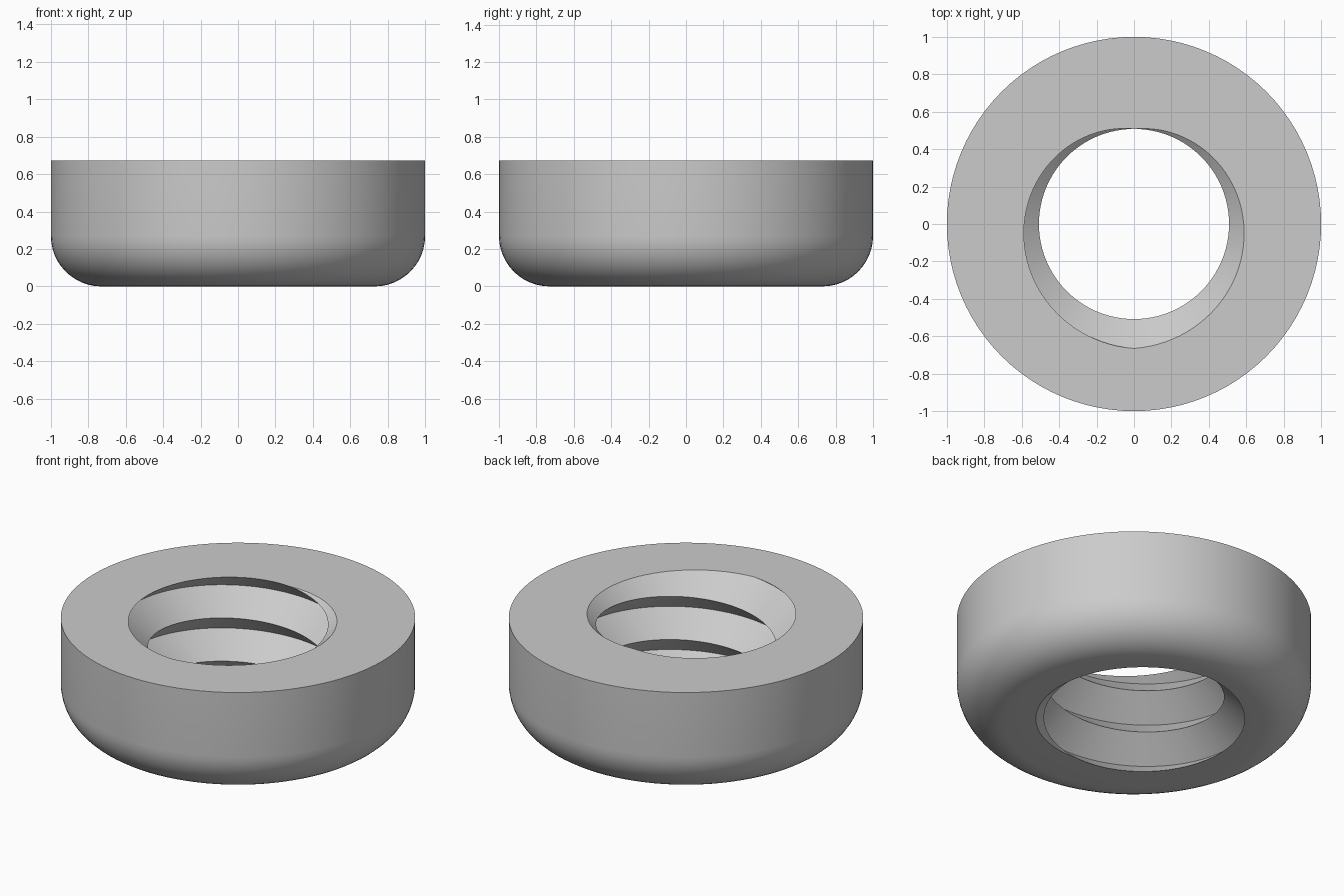
import bpy, bmesh
from math import pi, tau, sin, cos, radians

cube = bpy.data.objects.get("Cube")
if cube:
    bpy.data.objects.remove(cube)

HEIGHT, RADIUS, FILLET = 0.672, 1.0, 0.27
CREST, ROOT = 0.508, 0.665
PITCH = HEIGHT / 2.5
SEG, FILLET_STEPS = 96, 12


def grid(bm, rows):
    """Join rows of vertices with quads."""
    for a, b in zip(rows, rows[1:]):
        for i in range(len(a) - 1):
            bm.faces.new((a[i], a[i + 1], b[i + 1], b[i]))


def ring(bm, radius, z, rise=0.0):
    """One full turn of points, climbing by rise."""
    return [bm.verts.new((radius * cos(tau * i / SEG), radius * sin(tau * i / SEG),
                          z + rise * i / SEG)) for i in range(SEG + 1)]


bm = bmesh.new()

# Threaded bore: right-handed V helix, trimmed flush with both ends
start = HEIGHT - PITCH / 4
rows = [ring(bm, ROOT if k % 2 else CREST, start + k * PITCH / 2, PITCH)
        for k in range(-8, 3)]
grid(bm, rows)
bmesh.ops.remove_doubles(bm, verts=bm.verts[:], dist=1e-5)
for z, up in ((0, -1), (HEIGHT, 1)):
    bmesh.ops.bisect_plane(bm, geom=bm.verts[:] + bm.edges[:] + bm.faces[:], dist=1e-5,
                           plane_co=(0, 0, z), plane_no=(0, 0, up), clear_outer=True)

# Outer wall with a rounded lower edge
profile = []
for j in range(FILLET_STEPS + 1):
    a = pi / 2 * j / FILLET_STEPS
    profile.append((RADIUS - FILLET + FILLET * sin(a), FILLET - FILLET * cos(a)))
profile.append((RADIUS, HEIGHT))
grid(bm, [ring(bm, r, z) for r, z in profile])
bmesh.ops.remove_doubles(bm, verts=bm.verts[:], dist=1e-4)

# Flat end faces
for z, up in ((0, -1), (HEIGHT, 1)):
    rim = [e for e in bm.edges if e.is_boundary
           and all(abs(v.co.z - z) < 1e-3 for v in e.verts)]
    bmesh.ops.triangle_fill(bm, edges=rim, use_beauty=True, normal=(0, 0, up))
bmesh.ops.recalc_face_normals(bm, faces=bm.faces[:])

mesh = bpy.data.meshes.new("threaded_nut")
bm.to_mesh(mesh)
bm.free()
nut = bpy.data.objects.new("threaded_nut", mesh)
bpy.context.collection.objects.link(nut)

# Plain grey metal
grey = bpy.data.materials.new("light_grey")
grey.use_nodes = True
colour = (0.6, 0.6, 0.6, 1)
grey.diffuse_color = colour
grey.node_tree.nodes["Principled BSDF"].inputs["Base Color"].default_value = colour
mesh.materials.append(grey)

bpy.ops.object.select_all(action="DESELECT")
nut.select_set(True)
bpy.context.view_layer.objects.active = nut
bpy.ops.object.shade_smooth_by_angle(angle=radians(30))
